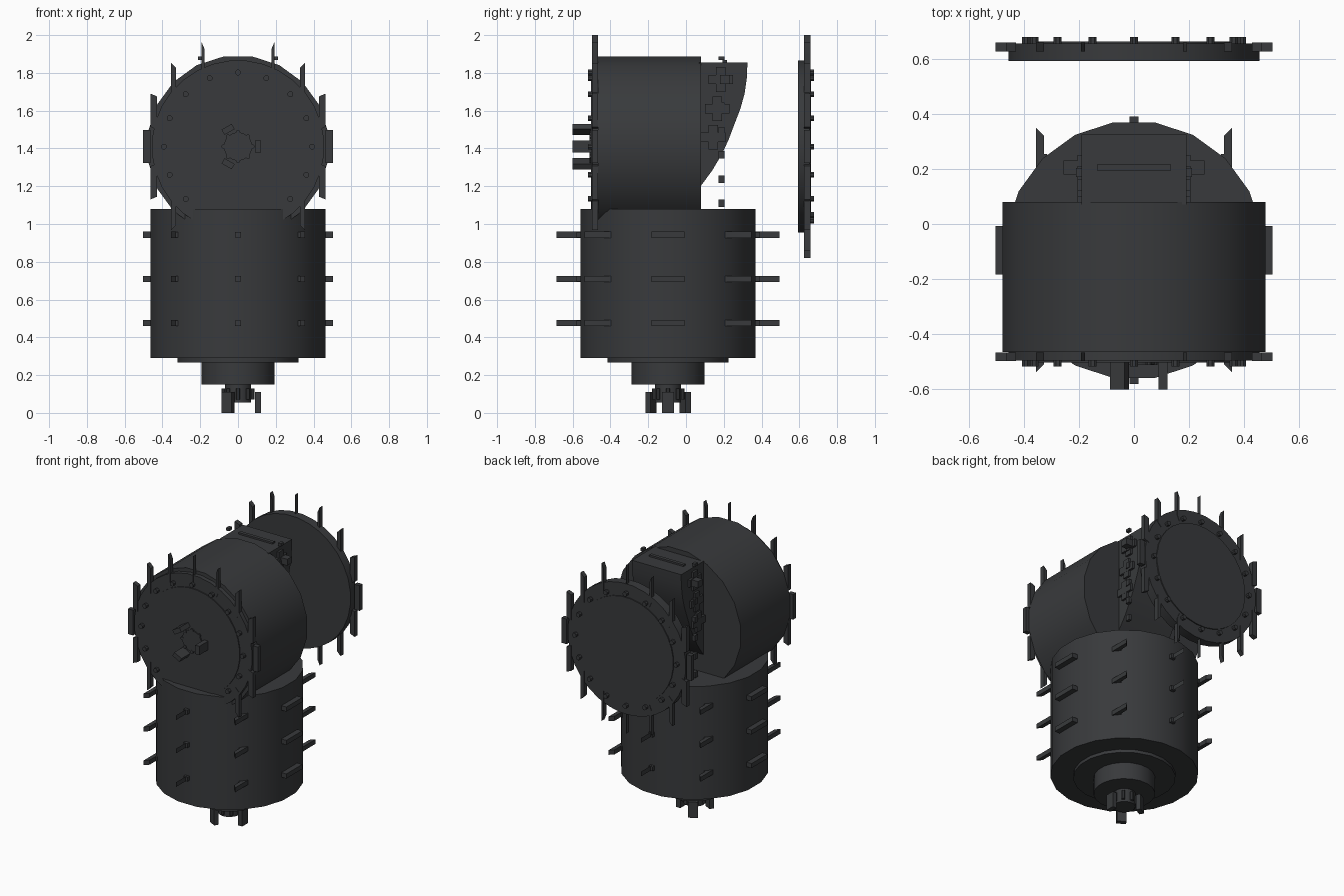
import bpy, bmesh
from math import sin, cos, pi, tau, radians

if "Cube" in bpy.data.objects:
    bpy.data.objects.remove(bpy.data.objects["Cube"])

CY, CZ = -0.095, 1.41      # lower body axis (y), upper drum axis (z)

mat = bpy.data.materials.new("dark_metal")
mat.diffuse_color = (0.04, 0.042, 0.045, 1)
mat.use_nodes = True
mat.node_tree.nodes["Principled BSDF"].inputs["Base Color"].default_value = mat.diffuse_color


def finish(name, bm):
    bmesh.ops.recalc_face_normals(bm, faces=bm.faces)
    me = bpy.data.meshes.new(name)
    bm.to_mesh(me)
    bm.free()
    me.materials.append(mat)
    ob = bpy.data.objects.new(name, me)
    bpy.context.collection.objects.link(ob)
    return ob


def place(axis, u, v, t):
    """Plane coordinates (u, v) and depth t, about either body axis."""
    return (u, CY + v, t) if axis == 'Z' else (u, t, CZ + v)


def add_prism(bm, axis, outline, t0, t1):
    lo = [bm.verts.new(place(axis, u, v, t0)) for u, v in outline]
    hi = [bm.verts.new(place(axis, u, v, t1)) for u, v in outline]
    bm.faces.new(lo)
    bm.faces.new(hi[::-1])
    n = len(outline)
    for i in range(n):
        bm.faces.new((lo[i], lo[(i + 1) % n], hi[(i + 1) % n], hi[i]))


def circle(r, n, u=0, v=0):
    return [(u + r * cos(tau * (i + .5) / n), v + r * sin(tau * (i + .5) / n)) for i in range(n)]


def disc(name, axis, r, t0, t1, n=20):
    bm = bmesh.new()
    add_prism(bm, axis, circle(r, n), t0, t1)
    return finish(name, bm)


def bolt_ring(name, axis, count, ring, r, t0, t1):
    bm = bmesh.new()
    for i in range(count):
        a = tau * i / count
        add_prism(bm, axis, circle(r, 8, ring * cos(a), ring * sin(a)), t0, t1)
    return finish(name, bm)


def spike_ring(name, axis, count, levels, half=.088):
    """Upright blades, pushed outward radially so they thin towards top and bottom."""
    bm = bmesh.new()
    for t in levels:
        for i in range(count):
            a = tau * i / count
            c, s = cos(a), sin(a)
            if abs(c) < .01:
                c = .003
            pts = [(.463 * c, .463 * s - half), (.502 * c, .502 * s - half),
                   (.502 * c, .502 * s + half), (.463 * c, .463 * s + half)]
            add_prism(bm, axis, pts, t - .016, t + .016)
    return finish(name, bm)


def prongs(name, axis, t0, t1):
    bm = bmesh.new()
    for i in range(3):
        a = tau * i / 3
        c, s = cos(a), sin(a)
        pts = [(.105 * c + p * c - q * s, .105 * s + p * s + q * c)
               for p, q in ((-.016, -.031), (.016, -.031), (.016, .031), (-.016, .031))]
        add_prism(bm, axis, pts, t0, t1)
    return finish(name, bm)


def boxes(name, items):
    bm = bmesh.new()
    for (x, y, z), (sx, sy, sz) in items:
        vs = bmesh.ops.create_cube(bm, size=1)["verts"]
        for v in vs:
            v.co = (x + v.co.x * sx, y + v.co.y * sy, z + v.co.z * sz)
    return finish(name, bm)


# Lower upright body with stepped base
disc("lower_body", 'Z', .47, .29, 1.08)
disc("base_step", 'Z', .325, .268, .292)
disc("base_neck", 'Z', .195, .15, .27)
disc("base_hub", 'Z', .07, .055, .152)
bolt_ring("base_hub_bolts", 'Z', 8, .075, .012, .07, .13)
prongs("base_prongs", 'Z', 0, .11)
levels = (.475, .71, .943)
spike_ring("lower_body_spikes", 'Z', 8, levels)

# Studs behind the lower body spikes
stud_items = []
for z in levels:
    for i in range(8):
        a = tau * i / 8
        stud_items.append(((.47 * cos(a), CY + .47 * sin(a), z), (.032, .032, .03)))
boxes("lower_body_studs", stud_items)

# Upper horizontal drum
disc("upper_drum", 'Y', .483, -.465, .08)

# Front cover fixed to the drum, rear cover floating behind it
for name, s, off in (("front", -1, .16), ("rear", 1, 0)):
    y = lambda d: d if s > 0 else off - d
    disc(name + "_cover", 'Y', .457, y(.592), y(.655), 32)
    disc(name + "_cover_plate", 'Y', .365, y(.65), y(.662), 32)
    bolt_ring(name + "_cover_bolts", 'Y', 16, .392, .016, y(.65), y(.678))
    spike_ring(name + "_cover_spikes", 'Y', 16, (y(.642),))

# Hub and prongs on the front cover
disc("front_hub", 'Y', .075, -.51, -.49)
bolt_ring("front_hub_bolts", 'Y', 8, .075, .012, -.512, -.495)
prongs("front_prongs", 'Y', -.6, -.49)

# Curved wedge bracket on the back of the drum
profile = [(.07, 1.855), (.325, 1.855), (.323, 1.78), (.31, 1.69), (.288, 1.61),
           (.257, 1.53), (.225, 1.445), (.19, 1.37), (.14, 1.285), (.07, 1.19)]
bm = bmesh.new()
left = [bm.verts.new((-.19, y, z)) for y, z in profile]
right = [bm.verts.new((.19, y, z)) for y, z in profile]
bm.faces.new(left)
bm.faces.new(right[::-1])
for i in range(len(profile)):
    j = (i + 1) % len(profile)
    bm.faces.new((left[i], left[j], right[j], right[i]))
finish("wedge_bracket", bm)
boxes("bracket_top_bar", [((0, .205, 1.857), (.265, .024, .02))])

# Cross plates and stud columns on both bracket sides
crosses, studs, arms = [], [], []
for s in (-1, 1):
    for y, z in ((.185, 1.765), (.165, 1.61), (.145, 1.46)):
        crosses.append(((s * .193, y, z), (.024, .13, .05)))
        crosses.append(((s * .193, y, z), (.023, .05, .13)))
    for k in range(7):
        studs.append(((s * .2, .187, 1.11 + k * .128), (.022, .032, .04 if k < 6 else .02)))
    arms.append(((s * .22, .205, 1.765), (.07, .05, .045)))
boxes("bracket_crosses", crosses)
boxes("bracket_studs", studs)
boxes("bracket_side_arms", arms)

# Smooth the round walls, keep edges sharp
for ob in bpy.context.collection.objects:
    ob.select_set(True)
    bpy.context.view_layer.objects.active = ob
bpy.ops.object.shade_smooth_by_angle(angle=radians(30))
